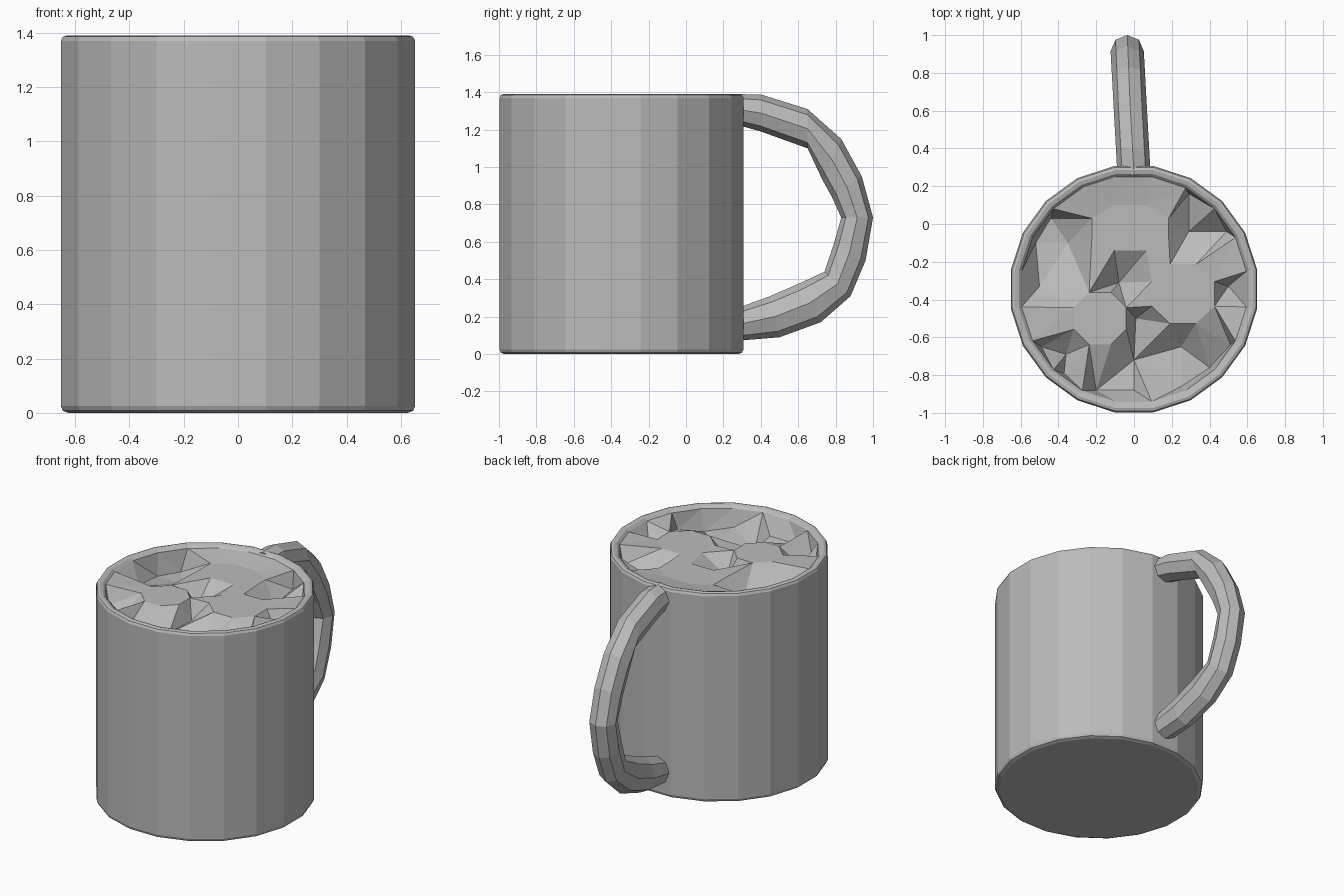
import bpy, bmesh
from math import cos, sin, pi
from mathutils import Vector
from mathutils.geometry import delaunay_2d_cdt

cube = bpy.data.objects.get("Cube")
if cube:
    bpy.data.objects.remove(cube, do_unlink=True)

SIDES = 20
CENTRE_Y = -0.345
SCALE = 1 / cos(pi / SIDES)      # flat side reaches the stated radius

grey = bpy.data.materials.new("plain grey")
grey.use_nodes = True
colour = (0.5, 0.5, 0.5, 1)
grey.diffuse_color = colour
grey.node_tree.nodes["Principled BSDF"].inputs["Base Color"].default_value = colour


def add_object(name, bm):
    mesh = bpy.data.meshes.new(name)
    bm.to_mesh(mesh)
    bm.free()
    mesh.materials.append(grey)
    obj = bpy.data.objects.new(name, mesh)
    bpy.context.collection.objects.link(obj)
    return obj


def ring(cx, cy, rx, ry, count):
    angles = [2 * pi * (i + 0.5) / count for i in range(count)]
    return [(cx + rx * cos(a), cy + ry * sin(a)) for a in angles]


def loft(bm, loops):
    for a, b in zip(loops, loops[1:]):
        for i in range(len(a)):
            j = (i + 1) % len(a)
            bm.faces.new((a[i], a[j], b[j], b[i]))


# Cup: turned profile with small bevels at the foot and rim
RIM_R, RIM_Z = 0.595 * SCALE, 1.37
profile = [(0.625, 0), (0.645, 0.008), (0.652, 0.025), (0.652, 1.37),
           (0.645, 1.385), (0.63, 1.39), (0.61, 1.385), (0.595, RIM_Z)]
bm = bmesh.new()
loops = []
for r, z in profile:
    pts = ring(0, CENTRE_Y, r * SCALE, r * SCALE, SIDES)
    loops.append([bm.verts.new((x, y, z)) for x, y in pts])
loft(bm, loops)
bm.faces.new(loops[0][::-1])
add_object("cup_body", bm)

# Filling: faceted surface through the rim, a stepped hollow and three mounds
points, edges = [], []


def add_loop(pts, z):
    start, n = len(points), len(pts)
    points.extend((x, y, z) for x, y in pts)
    edges.extend((start + i, start + (i + 1) % n) for i in range(n))


add_loop(ring(0, CENTRE_Y, RIM_R, RIM_R, SIDES), RIM_Z)
hollow_high = [(-0.35, 0.14), (0.29, 0.16), (0.49, -0.04), (0.51, -0.64),
               (0.25, -0.86), (-0.2, -0.88), (-0.37, -0.79), (-0.49, -0.65),
               (-0.5, -0.33), (0, -0.88)]
hollow_low = [(-0.35, -0.1), (-0.52, -0.1), (-0.44, 0.03), (0.29, -0.04),
              (0.5, -0.33), (0.4, -0.76), (0.25, -0.65), (0, -0.72),
              (-0.36, -0.69), (-0.08, -0.31), (0.01, -0.5)]
points.extend((x, y, 1.26) for x, y in hollow_high)
points.extend((x, y, 1.23) for x, y in hollow_low)
for mound in [(-0.02, -0.02, 0.22, 0.13), (-0.18, -0.5, 0.15, 0.15),
              (0.26, -0.37, 0.18, 0.17)]:
    add_loop(ring(*mound, 8), 1.345)

flat = [Vector(p[:2]) for p in points]
verts, _, faces, origins, _, _ = delaunay_2d_cdt(flat, edges, [], 0, 1e-5)
bm = bmesh.new()
new = []
for v, source in zip(verts, origins):
    z = points[source[0]][2] if source else 1.26
    new.append(bm.verts.new((v.x, v.y, z)))
for f in faces:
    bm.faces.new([new[i] for i in f])
bmesh.ops.recalc_face_normals(bm, faces=bm.faces)
if sum(f.normal.z for f in bm.faces) < 0:
    bmesh.ops.reverse_faces(bm, faces=bm.faces)
add_object("filling", bm)

# Handle: octagonal sections between an outer arc and a coarser inner line
stations = [((0.26, 1.39), (0.26, 1.23)), ((0.4, 1.388), (0.4, 1.19)),
            ((0.65, 1.31), (0.65, 1.1)), ((0.83, 1.15), (0.73, 0.93)),
            ((0.94, 0.95), (0.78, 0.84)), ((1.0, 0.73), (0.83, 0.73)),
            ((0.96, 0.5), (0.79, 0.59)), ((0.88, 0.31), (0.74, 0.44)),
            ((0.72, 0.17), (0.6, 0.375)), ((0.5, 0.09), (0.45, 0.31)),
            ((0.26, 0.07), (0.26, 0.24))]
bm = bmesh.new()
loops = []
for outer, inner in stations:
    a, b = Vector(outer), Vector(inner)
    mid, half = (a + b) / 2, (a - b) / 2
    lean = -0.055 * (mid.x - 0.26)
    loop = []
    for i in range(8):
        t = 2 * pi * i / 8
        p = mid + half * cos(t)
        loop.append(bm.verts.new((lean + 0.088 * sin(t), p.x, p.y)))
    loops.append(loop)
loft(bm, loops)
bm.faces.new(loops[0])
bm.faces.new(loops[-1])
bmesh.ops.recalc_face_normals(bm, faces=bm.faces)
add_object("handle", bm)
